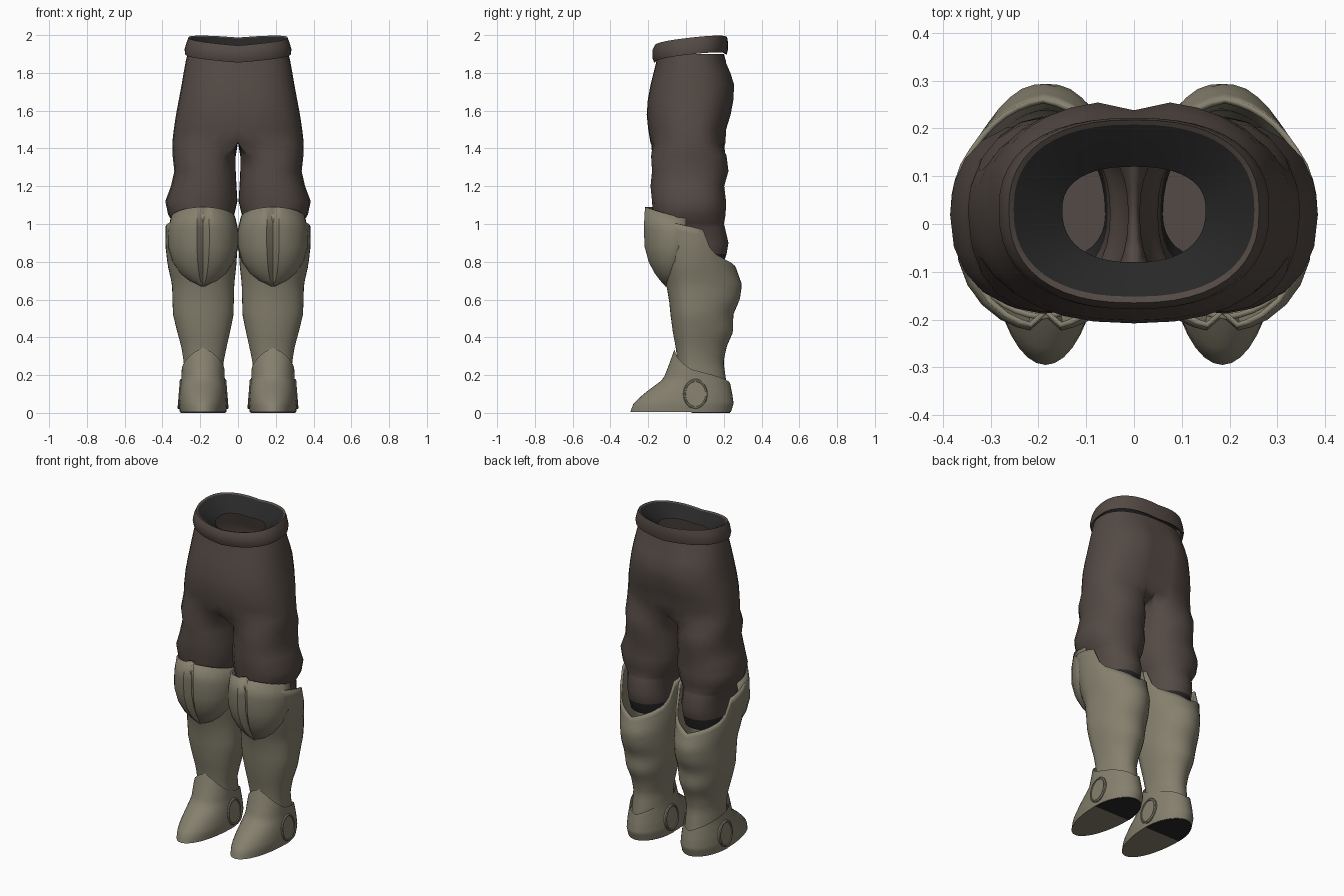
import bpy, bmesh, math
from mathutils import Vector

if "Cube" in bpy.data.objects:
    bpy.data.objects.remove(bpy.data.objects["Cube"])


def material(name, rgb):
    m = bpy.data.materials.new(name)
    m.use_nodes = True
    m.diffuse_color = (*rgb, 1)
    bsdf = m.node_tree.nodes["Principled BSDF"]
    bsdf.inputs["Base Color"].default_value = (*rgb, 1)
    bsdf.inputs["Roughness"].default_value = 0.8
    return m


BROWN = material("brown cloth", (0.088, 0.068, 0.058))
OLIVE = material("olive armour", (0.235, 0.215, 0.155))
DARK = material("dark lining", (0.021, 0.021, 0.021))


def lerp_table(table, key):
    """Interpolate a table of (key, values...) rows sorted by key."""
    if key <= table[0][0]:
        return table[0][1:]
    for a, b in zip(table, table[1:]):
        if key <= b[0]:
            t = (key - a[0]) / (b[0] - a[0])
            return [p + (q - p) * t for p, q in zip(a[1:], b[1:])]
    return table[-1][1:]


def oval(deg, z, x0, x1, front, back, cy=0.03, power=1.0):
    """Point on an uneven oval; 0 degrees is the front, 90 is +x."""
    a = math.radians(deg)
    s, c = math.sin(a), math.cos(a)
    s = math.copysign(abs(s) ** power, s)
    c = math.copysign(abs(c) ** power, c)
    y = cy - (cy - front) * c if c > 0 else cy - (back - cy) * c
    return Vector(((x0 + x1) / 2 + (x1 - x0) / 2 * s, y, z))


def skin(bm, rows, closed):
    """Quads between successive rows of vertices."""
    for a, b in zip(rows, rows[1:]):
        n = len(a)
        for i in range(n if closed else n - 1):
            j = (i + 1) % n
            bm.faces.new((a[i], a[j], b[j], b[i]))


def finish(bm, name, mats, mirror=True, thick=0, angle=40):
    bmesh.ops.recalc_face_normals(bm, faces=bm.faces)
    me = bpy.data.meshes.new(name)
    bm.to_mesh(me)
    bm.free()
    ob = bpy.data.objects.new(name, me)
    bpy.context.collection.objects.link(ob)
    for m in mats:
        me.materials.append(m)
    bpy.ops.object.select_all(action="DESELECT")
    ob.select_set(True)
    bpy.context.view_layer.objects.active = ob
    bpy.ops.object.shade_smooth_by_angle(angle=math.radians(angle))
    if thick:
        mod = ob.modifiers.new("thickness", "SOLIDIFY")
        mod.thickness, mod.offset = thick, -1
    if mirror:
        ob.modifiers.new("both sides", "MIRROR").merge_threshold = 0.0005
    return ob


def verts(bm, points):
    return [bm.verts.new(p) for p in points]


def outward(bm, centre):
    """Make an open shell face away from its axis."""
    bmesh.ops.recalc_face_normals(bm, faces=bm.faces)
    c = Vector(centre)
    if sum((f.calc_center_median() - c).dot(f.normal) for f in bm.faces) < 0:
        bmesh.ops.reverse_faces(bm, faces=bm.faces)


# Trousers: half hips, a crotch strip, then one leg, mirrored
HIPS = [(1.90, 0.268, -0.15, 0.2), (1.86, 0.277, -0.157, 0.212), (1.80, 0.288, -0.172, 0.238),
        (1.74, 0.298, -0.187, 0.258), (1.66, 0.313, -0.202, 0.255), (1.58, 0.328, -0.208, 0.24),
        (1.50, 0.34, -0.2, 0.215), (1.43, 0.348, -0.188, 0.212)]
LEG = [(1.36, 0.012, 0.346, -0.185, 0.215), (1.28, 0.012, 0.337, -0.18, 0.225),
       (1.20, 0.008, 0.355, -0.188, 0.202), (1.12, 0.003, 0.385, -0.18, 0.212),
       (1.05, 0.02, 0.37, -0.175, 0.21), (1.00, 0.04, 0.34, -0.165, 0.2),
       (0.985, 0.05, 0.33, -0.15, 0.205), (0.90, 0.05, 0.32, -0.14, 0.225),
       (0.84, 0.055, 0.315, -0.12, 0.215), (0.77, 0.06, 0.31, -0.08, 0.19)]
HALF, INNER = 17, 7
bm = bmesh.new()
hips = []
for z, w, f, b in HIPS:
    row = [oval(180 * i / (HALF - 1), z, -w, w, f, b, 0.03, 0.84) for i in range(HALF)]
    row[0].x = row[-1].x = 0
    if z < 1.85:
        row[-1].y -= 0.02
    hips.append(verts(bm, row))
skin(bm, hips, False)
fy, by = hips[-1][0].co.y, hips[-1][-1].co.y
crotch = verts(bm, [(0, by + (fy - by) * k / (INNER + 1), 1.43) for k in range(1, INNER + 1)])
angles = [-50 + 280 * i / (HALF - 1) for i in range(HALF)]
angles += [230 + 80 * k / (INNER + 1) for k in range(1, INNER + 1)]
leg = [hips[-1] + crotch]
for z, *r in LEG:
    leg.append(verts(bm, [oval(a, z, *r, 0.02, 0.9) for a in angles]))
skin(bm, leg, True)
bm.faces.new(leg[-1])
for f in bm.faces:
    f.material_index = int(len(f.verts) == 4 and f.calc_center_median().z < 0.84)
finish(bm, "trousers", [BROWN, DARK], angle=60)

# Waistband: rolled outer band with a dark sloping lining around an opening
bm = bmesh.new()
BAND = [(1.885, 0.268, -0.15, 0.2), (1.875, 0.28, -0.168, 0.216), (1.90, 0.283, -0.178, 0.222),
        (1.94, 0.272, -0.178, 0.222), (1.965, 0.262, -0.165, 0.218), (1.96, 0.252, -0.152, 0.208),
        (1.90, 0.15, -0.08, 0.12)]
rows = []
for z, w, f, b in BAND:
    pts = [oval(7.5 * i, z, -w, w, f, b, 0.03, 0.84) for i in range(48)]
    for p in pts:
        p.z += 0.11 * p.y + 0.08 * abs(p.x) - 0.002
    rows.append(verts(bm, pts))
skin(bm, rows, True)
for f in bm.faces:
    f.material_index = int(all(v in rows[-1] or v in rows[-2] for v in f.verts))
finish(bm, "waistband", [BROWN, DARK], mirror=False, angle=50)


def shell(name, profile, rim, bottom, steps, thick, closed_base=False):
    """Tube whose rim height varies round it; profile gives the oval per height."""
    bm = bmesh.new()
    rows = []
    for k in range(steps + 1):
        pts = []
        for i in range(40):
            a = 9 * i
            top = lerp_table(rim, min(a, 360 - a))[0]
            z = bottom + (top - bottom) * k / steps
            pts.append(oval(a, z, *lerp_table(profile, z)))
        rows.append(verts(bm, pts))
    skin(bm, rows, True)
    outward(bm, (0.185, 0.03, 0.4 if bottom > 0.1 else 0.15))
    if closed_base:
        bm.faces.new(rows[0])
    return finish(bm, name, [OLIVE], thick=thick)


# Shin guard, high at the front and cut low behind the knee
SHIN = [(0.12, 0.075, 0.29, -0.04, 0.22), (0.27, 0.077, 0.287, -0.045, 0.198),
        (0.35, 0.06, 0.30, -0.055, 0.215), (0.43, 0.042, 0.322, -0.07, 0.25),
        (0.52, 0.024, 0.344, -0.082, 0.25), (0.60, 0.022, 0.347, -0.09, 0.285),
        (0.68, 0.02, 0.349, -0.105, 0.296), (0.78, 0.009, 0.372, -0.135, 0.26),
        (0.88, 0.003, 0.384, -0.165, 0.24), (1.00, 0.002, 0.384, -0.195, 0.22),
        (1.06, 0.015, 0.37, -0.2, 0.21)]
shell("shin_guard", SHIN, [(0, 1.06), (72, 1.0), (108, 0.97), (120, 0.85), (144, 0.81), (180, 0.77)],
      0.12, 24, 0.012)

# Shoe with raised instep
SHOE = [(0.004, 0.062, 0.308, -0.295, 0.238), (0.05, 0.057, 0.313, -0.278, 0.252),
        (0.10, 0.06, 0.31, -0.225, 0.245), (0.165, 0.068, 0.302, -0.138, 0.232),
        (0.18, 0.07, 0.30, -0.12, 0.228), (0.25, 0.073, 0.297, -0.092, 0.21),
        (0.345, 0.08, 0.29, -0.058, 0.2)]
shell("shoe", SHOE, [(0, 0.345), (27, 0.32), (90, 0.23), (180, 0.155)], 0.004, 16, 0, True)

# Dark heel plate under the shoe
bm = bmesh.new()
edge = [oval(a, 0, 0.065, 0.305, -0.29, 0.235) for a in range(90, 271, 12)]
low = verts(bm, edge)
high = verts(bm, [p + Vector((0, 0, 0.006)) for p in edge])
skin(bm, [low, high], True)
bm.faces.new(low)
bm.faces.new(high)
finish(bm, "heel_sole", [DARK])

# Knee plate: bowl tapering to a point, with a groove down the middle
KNEE = [(0.67, 0.012, -0.11, -0.09), (0.70, 0.078, -0.137, -0.07), (0.74, 0.125, -0.168, -0.05),
        (0.80, 0.165, -0.2, -0.03), (0.88, 0.189, -0.222, -0.01), (0.98, 0.19, -0.226, 0.0),
        (1.09, 0.172, -0.22, 0.0)]
SWEEP = [-90, -75, -60, -45, -30, -19, -10, 0, 10, 19, 30, 45, 60, 75, 90]
bm = bmesh.new()
rows = []
for z, w, f, b in KNEE:
    pts = []
    for a in SWEEP:
        c = math.cos(math.radians(a))
        y = b + (f - b) * c ** 0.85
        if a == 0:
            y += 0.032 * min(1, w / 0.17)
        drop = 0.06 * (1 - c) * max(0, (z - 0.88) / 0.21)
        pts.append((0.185 + w * math.sin(math.radians(a)), y, z - drop))
    rows.append(verts(bm, pts))
skin(bm, rows, False)
outward(bm, (0.185, 0.05, 0.9))
finish(bm, "knee_plate", [OLIVE], thick=0.012, angle=35)

# Oval ankle discs on both sides of each shoe, with a raised rim
for side, label in ((1, "outer"), (-1, "inner")):
    bm = bmesh.new()
    rows = []
    for scale, out in ((1, 0.095), (1, 0.124), (0.93, 0.129), (0.84, 0.129), (0.82, 0.124)):
        pts = []
        for i in range(32):
            a = math.tau * i / 32
            dz = 0.08 * scale * math.sin(a)
            pts.append((0.185 + side * (out - 0.08 * dz), 0.05 + 0.065 * scale * math.cos(a), 0.1 + dz))
        rows.append(verts(bm, pts))
    skin(bm, rows, True)
    bm.faces.new(rows[-1])
    finish(bm, label + "_ankle_disc", [OLIVE], angle=30)
